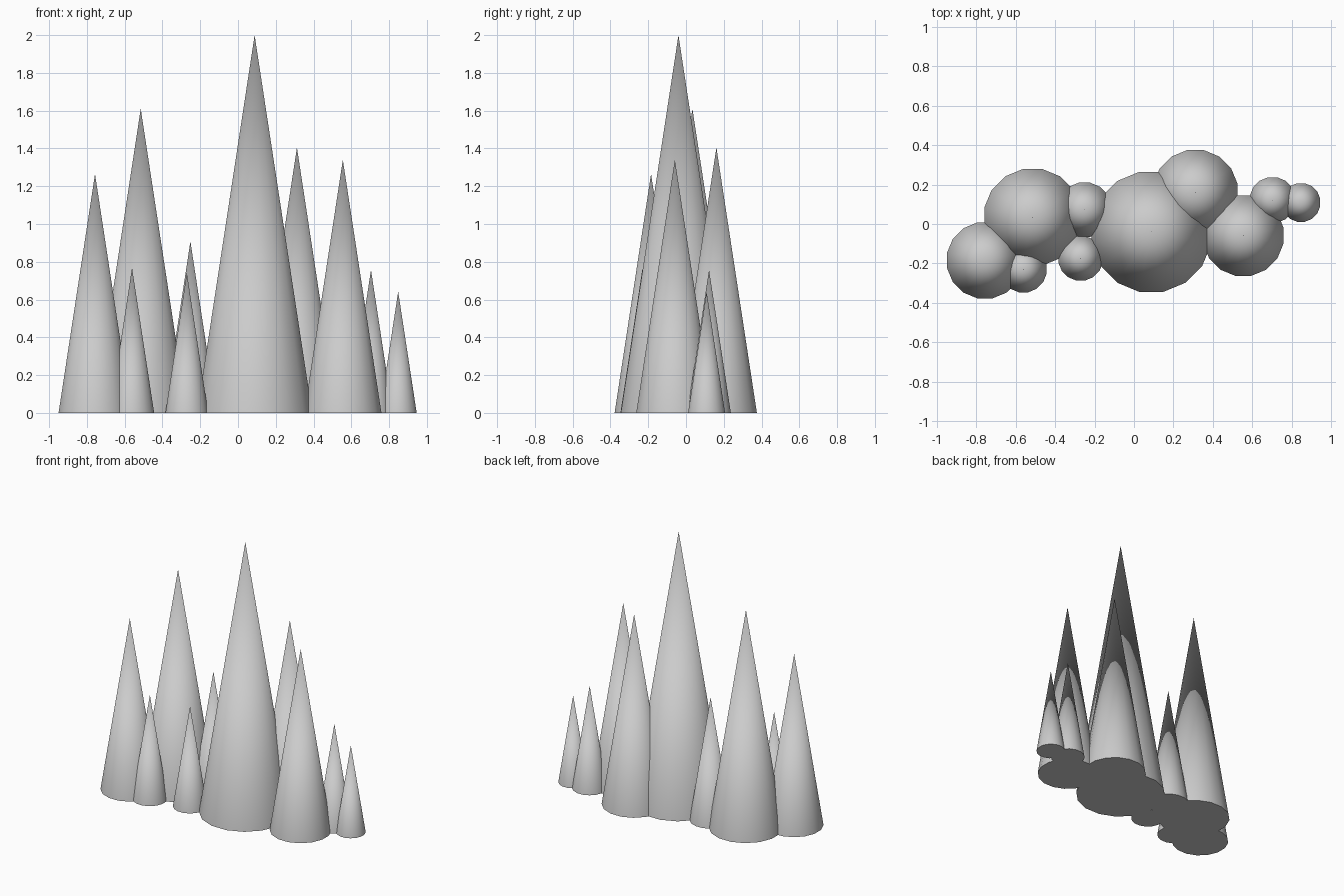
import bpy, math

if "Cube" in bpy.data.objects:
    bpy.data.objects.remove(bpy.data.objects["Cube"])

SIDES = 16
SLOPE = 0.1555  # base radius per unit of height, shared by all spires

# name: (x, y, height)
SPIRES = {
    "main_spire": (0.088, -0.040, 2.0),
    "left_tall_spire": (-0.515, 0.034, 1.61),
    "far_left_spire": (-0.757, -0.185, 1.265),
    "back_right_spire": (0.312, 0.161, 1.405),
    "right_spire": (0.555, -0.059, 1.34),
    "left_gap_back_spire": (-0.252, 0.072, 0.908),
    "left_gap_front_spire": (-0.271, -0.174, 0.742),
    "front_left_small_spire": (-0.561, -0.230, 0.768),
    "right_small_spire": (0.704, 0.122, 0.757),
    "far_right_small_spire": (0.848, 0.109, 0.642),
}


def spire(name, x, y, height):
    # Cone standing on the ground, turned so flat sides face the axes
    bpy.ops.mesh.primitive_cone_add(
        vertices=SIDES, radius1=height * SLOPE, radius2=0, depth=height,
        location=(x, y, height / 2), rotation=(0, 0, math.pi / SIDES))
    obj = bpy.context.object
    obj.name = name
    bpy.ops.object.shade_smooth_by_angle(angle=math.radians(30))


for name, (x, y, height) in SPIRES.items():
    spire(name, x, y, height)
